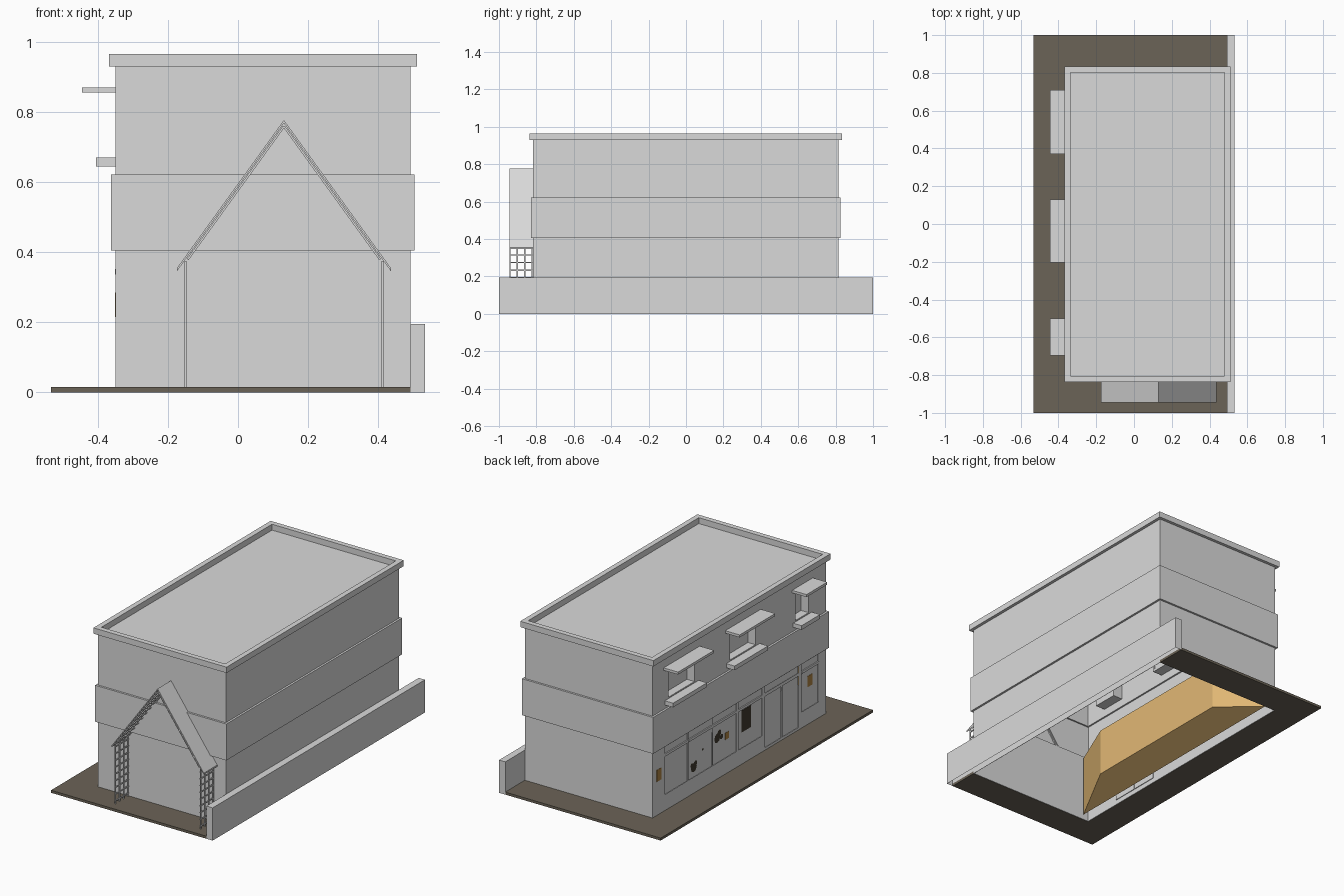
import bpy, bmesh, math
from mathutils import Vector

cube = bpy.data.objects.get("Cube")
if cube:
    bpy.data.objects.remove(cube)


def material(name, r, g, b):
    m = bpy.data.materials.new(name)
    m.use_nodes = True
    m.diffuse_color = (r, g, b, 1)
    m.node_tree.nodes["Principled BSDF"].inputs["Base Color"].default_value = (r, g, b, 1)
    return m


GREY = material("plain grey", .7, .7, .7)
EARTH = material("earth brown", .148, .126, .095)
ORANGE = material("warm orange", .76, .48, .175)
SIGN = material("sign amber", .42, .23, .055)
DARK = material("dark brown", .05, .04, .027)


def finish(name, bm, mat):
    bmesh.ops.recalc_face_normals(bm, faces=bm.faces)
    me = bpy.data.meshes.new(name)
    bm.to_mesh(me)
    bm.free()
    me.materials.append(mat)
    ob = bpy.data.objects.new(name, me)
    bpy.context.collection.objects.link(ob)
    return ob


def add_box(bm, xs, ys, zs, bottom=True):
    v = [bm.verts.new((x, y, z)) for x in xs for y in ys for z in zs]
    sides = [(0, 1, 3, 2), (4, 6, 7, 5), (0, 4, 5, 1), (2, 3, 7, 6), (1, 5, 7, 3)]
    for f in sides + ([(0, 2, 6, 4)] if bottom else []):
        bm.faces.new([v[i] for i in f])


def boxes(name, mat, items, bottom=True):
    bm = bmesh.new()
    for xs, ys, zs in items:
        add_box(bm, xs, ys, zs, bottom)
    return finish(name, bm, mat)


# Ground frame around the building and the yard wall
X0, X1, Y0, Y1 = -.35, .492, -.818, .815
boxes("ground", EARTH, [((-.533, X0), (-1, 1), (0, .015)),
                        ((X0, X1), (-1, Y0), (0, .015)),
                        ((X0, X1), (Y1, 1), (0, .015))])
boxes("yard_wall", GREY, [((X1, .533), (-1, 1), (0, .195))], bottom=False)

# Building: thin hollow shell from rectangular rings, open below
rings = [(0, .001), (0, .405), (.012, .405), (.012, .622), (0, .622),
         (0, .93), (.018, .93), (.018, .965), (-.013, .965), (-.013, .93)]
bm = bmesh.new()
loops = []
for o, z in rings:
    loops.append([bm.verts.new(p) for p in ((X0 - o, Y0 - o, z), (X1 + o, Y0 - o, z),
                                            (X1 + o, Y1 + o, z), (X0 - o, Y1 + o, z))])
for a, b in zip(loops, loops[1:]):
    for i in range(4):
        j = (i + 1) % 4
        bm.faces.new((a[i], a[j], b[j], b[i]))
bm.faces.new(loops[-1])
building = finish("building", bm, GREY)

# Shop windows and doors: recessed panes with a rail under each header
cuts, panes, rails = [], [], []
PANE = X0 + .006


def shopfront(y0, y1, z0, z1):
    cuts.append(((-.4, -.3), (y0, y1), (z0, z1)))
    panes.append(((PANE, PANE + .004), (y0 - .004, y1 + .004), (z0 - .004, z1 + .004)))


for y0, y1 in ((.485, .70), (.255, .475), (.025, .245), (-.215, .005), (-.75, -.59)):
    shopfront(y0, y1, .11, .395)
    rails.append(((X0 - .001, PANE), (y0, y1), (.337, .352)))
for y0, y1 in ((-.395, -.245), (-.56, -.41)):
    shopfront(y0, y1, .03, .335)
shopfront(-.56, -.245, .355, .395)
boxes("shop_panes", GREY, panes)
boxes("shop_rails", GREY, rails)

# Upper windows: deep openings, canopies and sills
canopies, sills, recesses = [], [], []
for a, b in ((.37, .71), (-.205, .13), (-.695, -.5)):
    y0, y1, z0, z1 = a + .045, b - .045, .675, .835
    if b - a < .25:
        y0, y1 = a + .035, b - .03
    cuts.append(((-.4, -.3), (y0, y1), (z0, z1)))
    canopies.append(((-.445, X0), (a, b), (.855, .87)))
    sills.append(((-.405, X0), (a + .01, b - .01), (.645, .67)))
    t, xs = .012, (X0 + .004, -.285)
    recesses += [(xs, (y0 - t, y0), (z0 - t, z1 + t)), (xs, (y1, y1 + t), (z0 - t, z1 + t)),
                 (xs, (y0, y1), (z0 - t, z0)), (xs, (y0, y1), (z1, z1 + t)),
                 ((-.297, -.287), (y0, y1), (z0, z1))]
boxes("window_canopies", GREY, canopies)
boxes("window_sills", GREY, sills)
boxes("window_recesses", GREY, recesses)

# Thicken the shell, then cut the openings
cutter = boxes("opening_cutter", GREY, cuts)
cutter.hide_render = True
thick = building.modifiers.new("wall_thickness", "SOLIDIFY")
thick.thickness = .004
thick.offset = -1
cut = building.modifiers.new("openings", "BOOLEAN")
cut.operation = "DIFFERENCE"
cut.solver = "EXACT"
cut.object = cutter
bpy.context.view_layer.objects.active = building
building.select_set(True)
for mod in (thick.name, cut.name):
    bpy.ops.object.modifier_apply(modifier=mod)
bpy.data.objects.remove(cutter)


# Thin plates: notices and window displays
def plate(x, y, z, w, h):
    return ((x - .0015, x), (y - w / 2, y + w / 2), (z - h / 2, z + h / 2))


boxes("notices", SIGN, [plate(X0, .755, .25, .045, .07), plate(PANE, -.675, .265, .045, .065),
                        plate(PANE, .105, .235, .035, .04)])
boxes("menu_board", DARK, [plate(PANE, -.075, .265, .09, .13)])
bm = bmesh.new()
for y, z, r in ((.42, .165, .028), (.405, .185, .016), (.438, .182, .014), (.335, .24, .008),
                (.2, .255, .028), (.18, .28, .018), (.16, .25, .016)):
    ring = [bm.verts.new((PANE - .002, y + r * math.cos(t * math.pi / 4),
                          z + r * math.sin(t * math.pi / 4))) for t in range(8)]
    bm.faces.new(ring)
finish("window_displays", bm, DARK)

# Shop interior: tapered room behind the shopfront
bm = bmesh.new()
front, back = [[bm.verts.new((x, y, z)) for y, z in ((a, lo), (b, lo), (b, hi), (a, hi))]
               for x, a, b, lo, hi in ((-.3, -.8, .79, .02, .385), (-.14, -.46, .52, .075, .355))]
bm.faces.new(back)
for i in range(4):
    j = (i + 1) % 4
    bm.faces.new((front[i], front[j], back[j], back[i]))
finish("shop_interior", bm, ORANGE)

# Porch: gabled roof sheet over lattice sides and lattice rafters
PY0, PY1, MID = -.945, Y0, .131
APEX = Vector((MID, 0, .777))
PRISM = ((0, 1, 2, 3), (7, 6, 5, 4), (0, 4, 5, 1), (1, 5, 6, 2), (2, 6, 7, 3), (3, 7, 4, 0))


def prism(bm, outline, ya, yb):
    """Four-point outline in x and z, extruded along y."""
    v = [bm.verts.new(p + Vector((0, y, 0))) for y in (ya, yb) for p in outline]
    for f in PRISM:
        bm.faces.new([v[k] for k in f])


def lattice(name, start, end, count):
    """Bars along start-end at several depths, crossed by rungs."""
    bm = bmesh.new()
    d = (end - start).normalized()
    n = Vector((d.z, 0, -d.x)) * .003

    def bar(p, q, ya, yb):
        prism(bm, (p + n, q + n, q - n, p - n), ya, yb)

    for k in range(4):
        y = PY0 + .001 + k * .039
        bar(start, end, y, y + .007)
    for k in range(count):
        c = start.lerp(end, (k + .5) / count)
        bar(c - d * .0035, c + d * .0035, PY0, PY1)
    finish(name, bm, GREY)


for side, word in ((-1, "right"), (1, "left")):
    eave = Vector((MID + side * .305, 0, .355))
    drop = Vector((0, 0, -.009))
    bm = bmesh.new()
    prism(bm, (APEX, eave, eave + drop, APEX + drop), PY0, PY1)
    finish("porch_roof_" + word, bm, GREY)
    low = Vector((0, 0, -.018))
    lattice("porch_rafters_" + word, eave.lerp(APEX, .1) + low, APEX + low, 10)
    x = MID + side * .281
    lattice("porch_lattice_" + word, Vector((x, 0, .012)), Vector((x, 0, .375)), 9)
